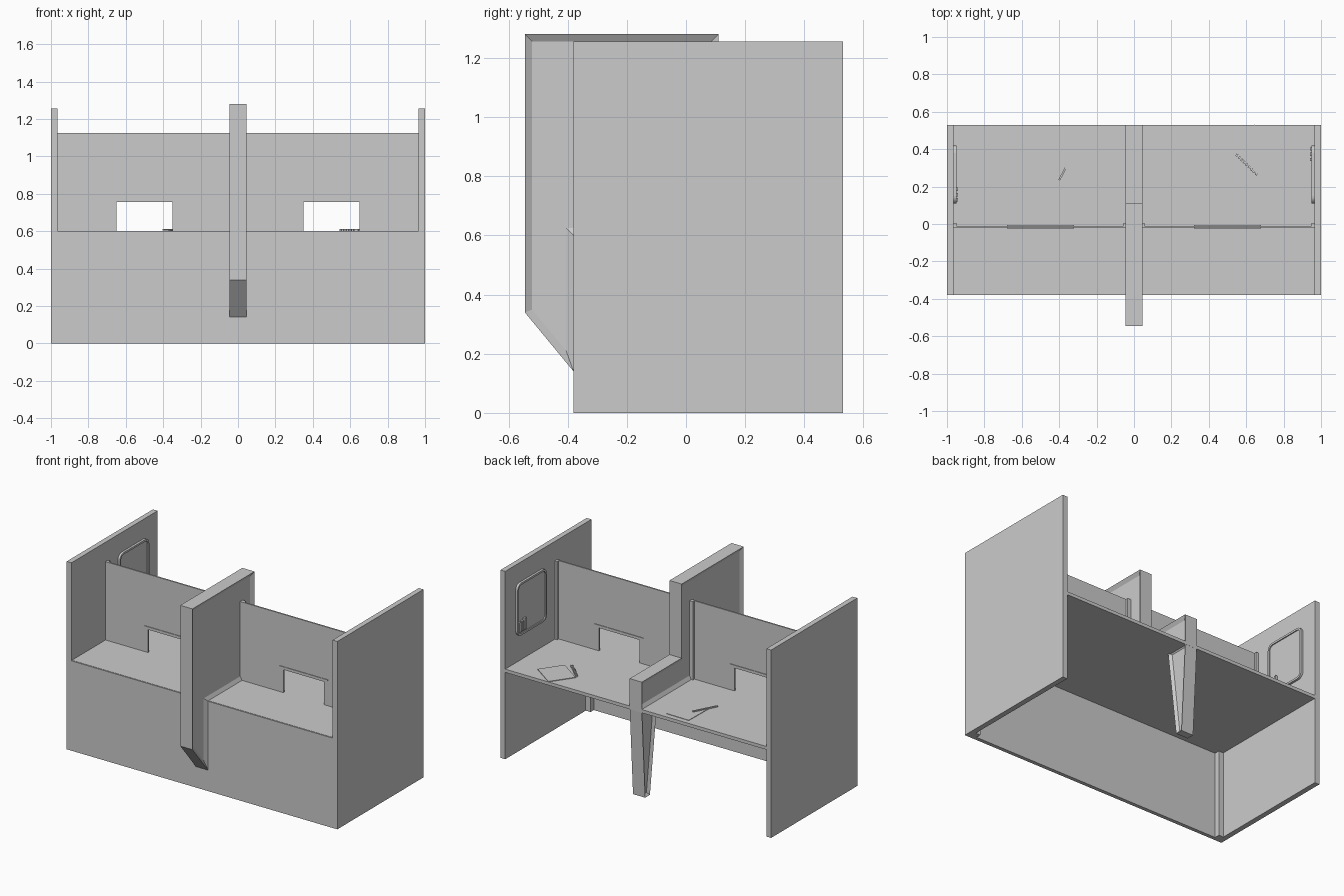
import bpy, bmesh, math
from mathutils import Matrix

if "Cube" in bpy.data.objects:
    bpy.data.objects.remove(bpy.data.objects["Cube"])

grey = bpy.data.materials.new("plain_grey")
grey.diffuse_color = (0.6, 0.6, 0.6, 1)
grey.use_nodes = True
grey.node_tree.nodes["Principled BSDF"].inputs["Base Color"].default_value = grey.diffuse_color


def finish(name, bm):
    bmesh.ops.recalc_face_normals(bm, faces=bm.faces)
    me = bpy.data.meshes.new(name)
    bm.to_mesh(me)
    bm.free()
    me.materials.append(grey)
    ob = bpy.data.objects.new(name, me)
    bpy.context.collection.objects.link(ob)
    return ob


def box(name, x0, x1, y0, y1, z0, z1):
    bm = bmesh.new()
    bmesh.ops.create_cube(bm, size=1)
    for v in bm.verts:
        v.co.x = x1 if v.co.x > 0 else x0
        v.co.y = y1 if v.co.y > 0 else y0
        v.co.z = z1 if v.co.z > 0 else z0
    return finish(name, bm)


def flat_box(name, cx, cy, lx, ly, z0, z1, angle):
    """Box lying on the desk, turned about z."""
    ob = box(name, -lx / 2, lx / 2, -ly / 2, ly / 2, z0, z1)
    ob.data.transform(Matrix.Translation((cx, cy, 0)) @ Matrix.Rotation(math.radians(angle), 4, 'Z'))
    return ob


def prism(name, yz, x0, x1, rim=0, depth=0):
    """Side profile extruded along x, both sides optionally recessed inside a rim."""
    bm = bmesh.new()
    f = bm.faces.new([bm.verts.new((x0, y, z)) for y, z in yz])
    r = bmesh.ops.extrude_face_region(bm, geom=[f])
    for v in r["geom"]:
        if isinstance(v, bmesh.types.BMVert):
            v.co.x = x1
    bmesh.ops.recalc_face_normals(bm, faces=bm.faces)
    if rim:
        sides = [f for f in bm.faces if abs(f.normal.x) > 0.99]
        bmesh.ops.inset_region(bm, faces=sides, thickness=rim, use_even_offset=True)
        for f in sides:
            for v in f.verts:
                v.co.x -= math.copysign(depth, v.co.x)
    return finish(name, bm)


def rounded(y0, y1, z0, z1, r, n=5):
    pts = []
    for i, (cy, cz) in enumerate([(y1 - r, z1 - r), (y0 + r, z1 - r), (y0 + r, z0 + r), (y1 - r, z0 + r)]):
        for k in range(n + 1):
            a = math.pi / 2 * (i + k / n)
            pts.append((cy + r * math.cos(a), cz + r * math.sin(a)))
    return pts


def ring(name, outer, inner, x0, x1):
    bm = bmesh.new()
    loops = [[bm.verts.new((x, y, z)) for y, z in p]
             for x, p in ((x0, outer), (x1, outer), (x1, inner), (x0, inner))]
    n = len(outer)
    for a in range(4):
        p, q = loops[a], loops[(a + 1) % 4]
        for i in range(n):
            j = (i + 1) % n
            bm.faces.new((p[i], p[j], q[j], q[i]))
    return finish(name, bm)


# desk and front panel
box("desk_top", -0.965, 0.965, -0.375, 0.53, 0.58, 0.602)
box("front_panel", -0.965, 0.965, -0.38, -0.355, 0, 0.6)

# centre divider above the desk, with recessed sides
prism("centre_divider", [(-0.545, 1.28), (0.11, 1.28), (0.11, 0.785), (0.53, 0.785),
                         (0.53, 0.6), (-0.38, 0.6), (-0.38, 0.14), (-0.545, 0.34)],
      -0.045, 0.045, 0.025, 0.015)
# tapered leg below the desk
prism("centre_leg", [(0.53, 0.59), (0.37, 0.59), (0.445, 0), (0.495, 0)], -0.045, 0.045, 0.018, 0.015)

for s, side in ((-1, "left"), (1, "right")):
    def sbox(name, a, b, *rest):
        return box(side + "_" + name, min(s * a, s * b), max(s * a, s * b), *rest)

    # side wall and corner post
    sbox("wall", 0.965, 1.0, -0.38, 0.53, 0, 1.255)
    sbox("corner_post", 0.93, 0.965, -0.355, -0.32, 0, 0.58)

    # screen with pass-through opening
    pts = [(0.03, 0.6), (0.35, 0.6), (0.35, 0.755), (0.65, 0.755), (0.65, 0.6),
           (0.965, 0.6), (0.965, 1.125), (0.03, 1.125)]
    bm = bmesh.new()
    f = bm.faces.new([bm.verts.new((s * x, -0.02, z)) for x, z in pts])
    r = bmesh.ops.extrude_face_region(bm, geom=[f])
    for v in r["geom"]:
        if isinstance(v, bmesh.types.BMVert):
            v.co.y = -0.01
    finish(side + "_screen", bm)
    # strip above the opening and end trims
    sbox("screen_strip", 0.32, 0.68, -0.024, -0.006, 0.77, 0.776)
    sbox("screen_trim_outer", 0.948, 0.965, -0.01, 0.006, 0.6, 1.125)
    sbox("screen_trim_inner", 0.03, 0.055, -0.01, 0.006, 0.6, 1.125)

    # notice board on the wall: backing, rounded rim, small slats
    xa, xb = sorted((s * 0.967, s * 0.957))
    prism(side + "_board", rounded(0.12, 0.41, 0.785, 1.115, 0.03), xa, xb)
    xa, xb = sorted((s * 0.967, s * 0.95))
    ring(side + "_board_rim", rounded(0.11, 0.42, 0.775, 1.125, 0.04),
         rounded(0.123, 0.407, 0.788, 1.112, 0.028), xa, xb)
    for i in range(3):
        y = 0.265 + s * (0.08 + 0.028 * i)
        sbox("board_slat_%d" % i, 0.942, 0.96, y - 0.009, y + 0.009, 0.805, 0.87 + 0.01 * (i == 0))

# sheet and pen on the left desk
flat_box("left_sheet", -0.285, 0.393, 0.17, 0.205, 0.6, 0.605, -1)
flat_box("pen", -0.36, 0.31, 0.17, 0.01, 0.604, 0.612, 62)

# notebook with binding rings on the right desk
flat_box("notebook", 0.673, 0.405, 0.175, 0.19, 0.6, 0.606, 55)
a = math.radians(-44)
for i in range(9):
    d = (i - 4) * 0.018
    flat_box("binding_ring_%d" % i, 0.602 + d * math.cos(a), 0.318 + d * math.sin(a),
             0.012, 0.014, 0.601, 0.611, -30)
flat_box("binding_bar", 0.605, 0.32, 0.16, 0.006, 0.601, 0.608, -42)
